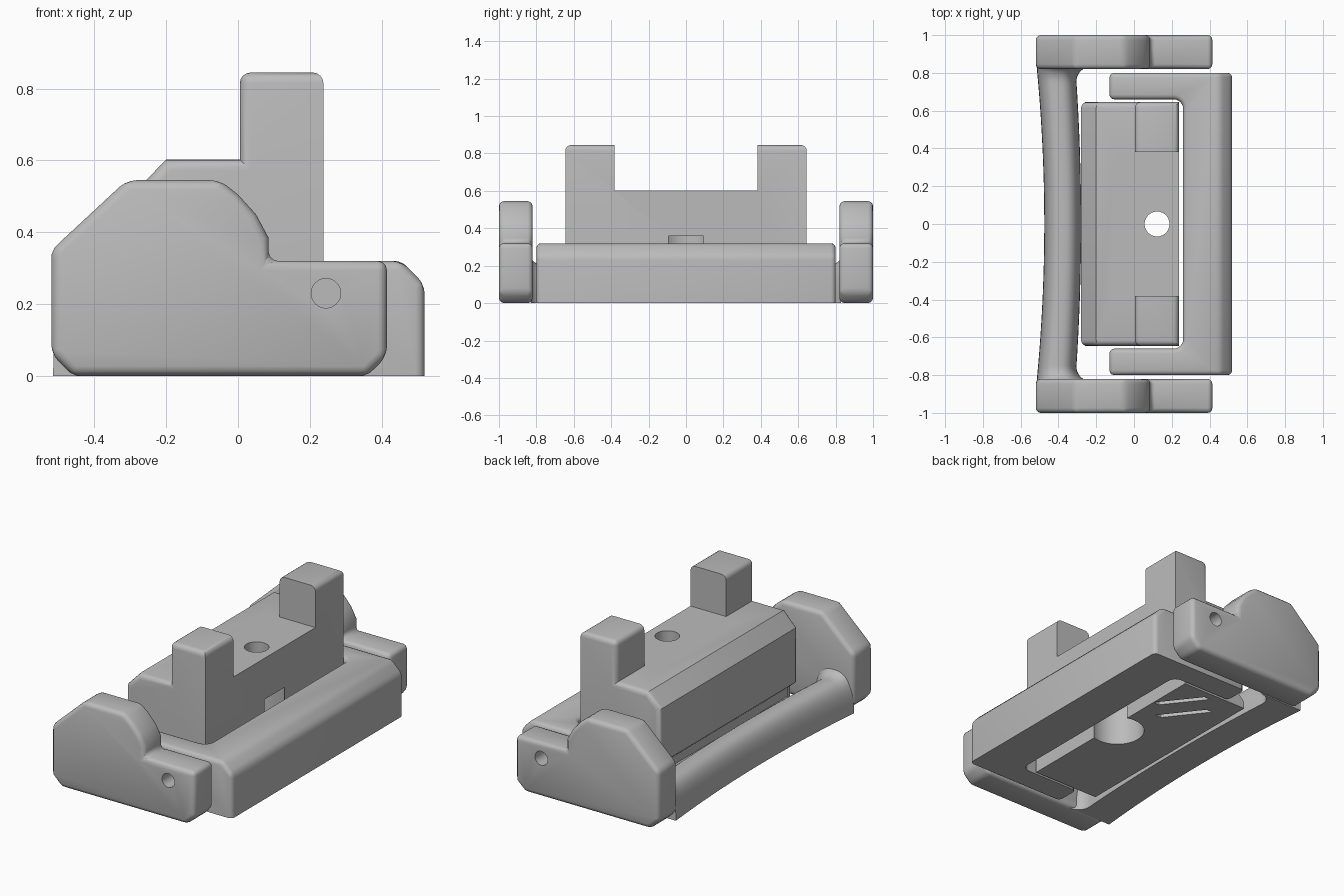
import bpy, bmesh, math
from mathutils import Vector

cube = bpy.data.objects.get("Cube")
if cube:
    bpy.data.objects.remove(cube)

grey = bpy.data.materials.new("light grey plastic")
grey.use_nodes = True
grey.diffuse_color = (0.5, 0.5, 0.5, 1)
grey.node_tree.nodes["Principled BSDF"].inputs["Base Color"].default_value = (0.5, 0.5, 0.5, 1)


def add_object(name, bm):
    bmesh.ops.recalc_face_normals(bm, faces=bm.faces)
    mesh = bpy.data.meshes.new(name)
    bm.to_mesh(mesh)
    bm.free()
    mesh.materials.append(grey)
    obj = bpy.data.objects.new(name, mesh)
    bpy.context.collection.objects.link(obj)
    return obj


def prism(points, axis, low, high):
    """Extrude an outline along y (points are x, z) or along z (points are x, y)."""
    bm = bmesh.new()
    place = (lambda p, h: (p[0], h, p[1])) if axis == "y" else (lambda p, h: (p[0], p[1], h))
    face = bm.faces.new([bm.verts.new(place(p, low)) for p in points])
    ring = bmesh.ops.extrude_face_region(bm, geom=[face])["geom"]
    offset = Vector(place((0, 0), high - low))
    bmesh.ops.translate(bm, verts=[v for v in ring if isinstance(v, bmesh.types.BMVert)], vec=offset)
    bmesh.ops.recalc_face_normals(bm, faces=bm.faces)
    return bm


def bevel(bm, rule, width, segments):
    edges = [e for e in bm.edges if rule(e)]
    bmesh.ops.bevel(bm, geom=edges, offset=width, segments=segments, profile=0.5,
                    affect="EDGES", clamp_overlap=True)


def sharp(e):
    return e.calc_face_angle(0) > 0.5


def arc(cx, cy, r, start, end, steps=6):
    angles = [math.radians(start + (end - start) * i / steps) for i in range(steps + 1)]
    return [(cx + r * math.cos(a), cy + r * math.sin(a)) for a in angles]


def circle(cx, cy, r, count=40):
    return arc(cx, cy, r, 0, 360, count)[:-1]


def cut(obj, bm):
    cutter = add_object("cutter", bm)
    cutter.hide_render = True
    mod = obj.modifiers.new("cut", "BOOLEAN")
    mod.operation = "DIFFERENCE"
    mod.solver = "EXACT"
    mod.object = cutter
    bpy.context.view_layer.objects.active = obj
    bpy.ops.object.modifier_apply(modifier=mod.name)
    bpy.data.objects.remove(cutter)


def smooth(obj, degrees=35):
    bpy.ops.object.select_all(action="DESELECT")
    obj.select_set(True)
    bpy.context.view_layer.objects.active = obj
    bpy.ops.object.shade_smooth_by_angle(angle=math.radians(degrees))


# U-shaped frame with a chamfered long edge and rounded inner corners
outline = [(-0.13, -0.8), (0.52, -0.8), (0.52, 0.8), (-0.13, 0.8), (-0.13, 0.66)]
outline += arc(0.21, 0.61, 0.05, 90, 0) + arc(0.21, -0.61, 0.05, 0, -90)
outline += [(-0.13, -0.66)]
bm = prism(outline, "z", 0, 0.32)
bevel(bm, lambda e: all(v.co.x > 0.51 and v.co.z > 0.3 for v in e.verts), 0.065, 1)
bevel(bm, lambda e: sharp(e) and max(v.co.z for v in e.verts) > 0.01, 0.025, 3)
frame = add_object("frame", bm)

# Handle end plates, with the pivot hole running on into the frame arms
side = [(-0.46, 0), (-0.52, 0.06), (-0.52, 0.35), (-0.31, 0.545), (-0.05, 0.545),
        (0.0, 0.505), (0.05, 0.45), (0.085, 0.385), (0.085, 0.32), (0.415, 0.32),
        (0.415, 0.055), (0.36, 0)]
for name, s in (("front_plate", -1), ("back_plate", 1)):
    low, high = sorted((0.82 * s, s))
    bm = prism(side, "y", low, high)
    bevel(bm, sharp, 0.026, 3)
    plate = add_object(name, bm)
    low, high = sorted((0.72 * s, 1.1 * s))
    for target in (plate, frame):
        cut(target, prism(circle(0.245, 0.23, 0.041), "y", low, high))
    smooth(plate)
smooth(frame)

# Bowed grip between the plates, flaring where it meets them
bm = bmesh.new()
rings = []
radius, reach, steps = 0.08, 0.83, 64
for i in range(steps + 1):
    y = -reach * math.cos(math.pi * i / steps)
    bow = (y / reach) ** 2
    d = min(max(0, abs(y) - (reach - radius)), radius)
    flare = radius - math.sqrt(radius ** 2 - d ** 2)
    outer = -0.475 - 0.04 * bow
    inner = -0.28 - 0.03 * bow + flare
    height = 0.2 + 0.7 * flare
    ring = []
    for k in range(25):
        t = math.pi * k / 24
        c = math.cos(t)
        x = (outer + inner) / 2 + (inner - outer) / 2 * math.copysign(abs(c) ** 0.75, c)
        ring.append(bm.verts.new((x, y, height * max(0, math.sin(t)) ** 0.75)))
    rings.append(ring)
for a, b in zip(rings, rings[1:]):
    for k in range(len(a)):
        n = (k + 1) % len(a)
        bm.faces.new((a[k], a[n], b[n], b[k]))
bm.faces.new(rings[0])
bm.faces.new(rings[-1])
smooth(add_object("grip", bm), 40)

# Centre block: chamfered back, undercut side and stepped underside
body = [(-0.26, 0), (-0.26, 0.04), (-0.21, 0.09), (-0.21, 0.14), (-0.28, 0.2),
        (-0.28, 0.52), (-0.2, 0.603), (0.005, 0.603), (0.005, 0.845), (0.238, 0.845),
        (0.238, 0.12), (0.17, 0.12), (0.17, 0)]
bm = prism(body, "y", -0.645, 0.645)


def block_edge(e):
    a, b = (v.co for v in e.verts)
    on_end = abs(a.y - b.y) < 0.01
    return (on_end and min(a.z, b.z) > 0.15) or min(a.z, b.z) > 0.8


bevel(bm, block_edge, 0.03, 4)
block = add_object("centre_block", bm)
# Gap between the two posts
cut(block, prism([(-0.1, 0.603), (0.4, 0.603), (0.4, 1), (-0.1, 1)], "y", -0.382, 0.382))
# Screw hole with a wide counterbore that breaks through the side
cut(block, prism(circle(0.122, 0, 0.066), "z", -0.1, 1))
cut(block, prism(circle(0.122, 0, 0.15), "z", -0.1, 0.36))
# Shallow diagonal grooves in the underside
for shift in (-0.05, 0.05):
    groove = [(-0.1 + shift, 0.55 + shift), (-0.06 + shift, 0.55 + shift),
              (0.12 + shift, 0.32 + shift), (0.08 + shift, 0.32 + shift)]
    cut(block, prism(groove, "z", -0.1, 0.03))
smooth(block)
